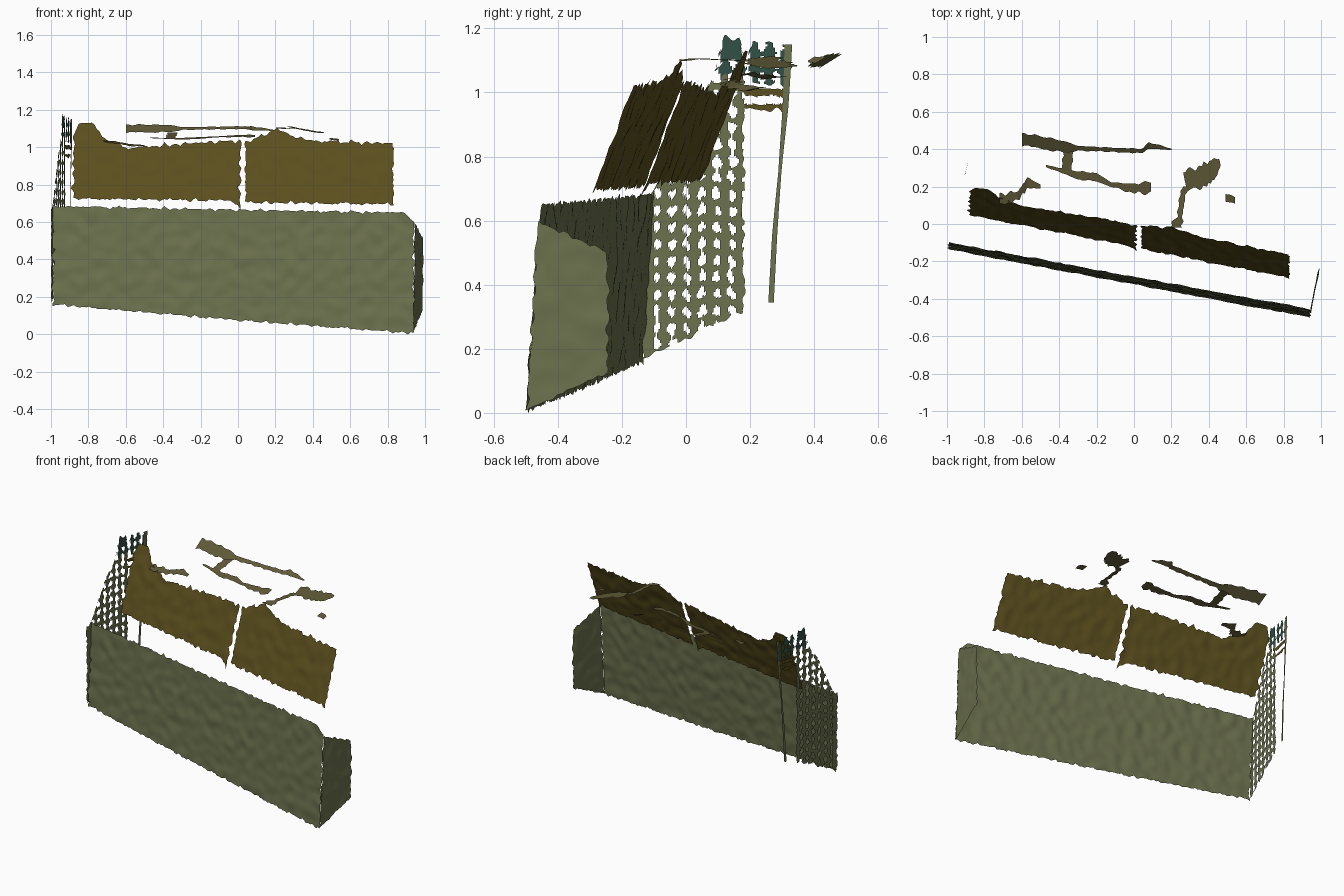
import bpy, bmesh
from math import cos, pi
from mathutils import Vector, noise

if "Cube" in bpy.data.objects:
    bpy.data.objects.remove(bpy.data.objects["Cube"])


def material(name, rgb):
    m = bpy.data.materials.new(name)
    m.diffuse_color = (*rgb, 1)
    m.use_nodes = True
    m.node_tree.nodes["Principled BSDF"].inputs["Base Color"].default_value = m.diffuse_color
    return m


GREEN = material("olive", (0.15, 0.165, 0.075))
BROWN = material("brown", (0.105, 0.078, 0.013))
TAN = material("tan", (0.12, 0.105, 0.04))
TEAL = material("teal", (0.03, 0.08, 0.06))


def n(a, b, scale, seed=0.0):
    return noise.noise(Vector((a * scale, b * scale, seed)))


def profile(pts):
    """Piecewise linear function through (position, value) points."""
    def f(u):
        for (a, p), (b, q) in zip(pts, pts[1:]):
            if u <= b:
                return p + (q - p) * max(0, (u - a) / (b - a))
        return pts[-1][1]
    return f


def finish(name, bm, mat):
    loose = [v for v in bm.verts if not v.link_faces]
    bmesh.ops.delete(bm, geom=loose, context='VERTS')
    me = bpy.data.meshes.new(name)
    bm.to_mesh(me)
    bm.free()
    for p in me.polygons:
        p.use_smooth = True
    me.materials.append(mat)
    ob = bpy.data.objects.new(name, me)
    bpy.context.collection.objects.link(ob)


def patch(name, surf, u0, u1, lo, hi, nu, nv, mat, rough=0.01, bump=Vector(), keep=None):
    """Sheet between two edge profiles, with ragged edges and a bumpy skin."""
    bm = bmesh.new()
    grid = []
    for i in range(nu + 1):
        row = []
        u = u0 + (u1 - u0) * i / nu
        a = lo(u) + rough * n(u, 1, 37, 2)
        b = hi(u) + rough * n(u, 5, 37, 8)
        for j in range(nv + 1):
            z = a + (b - a) * j / nv
            uu = u + (rough * n(z, 3, 30, u0) if i in (0, nu) else 0)
            co = surf(uu, z) + bump * n(u, z, 16)
            row.append((bm.verts.new(co), u, z))
        grid.append(row)
    for i in range(nu):
        for j in range(nv):
            if keep is None or keep(grid[i][j][1], grid[i][j][2]):
                bm.faces.new([grid[i][j][0], grid[i + 1][j][0],
                              grid[i + 1][j + 1][0], grid[i][j + 1][0]])
    finish(name, bm, mat)


def ribbon(name, pts, tilt, mat, steps=14):
    """Ragged strip along (x, y, z, half width) points; tilt is the width direction."""
    bm = bmesh.new()
    prev = None
    for p, q in zip(pts, pts[1:]):
        for k in range(steps + 1):
            t = k / steps
            c = Vector(p[:3]).lerp(Vector(q[:3]), t)
            w = p[3] + (q[3] - p[3]) * t
            side = Vector(tilt)
            w1 = w * (1 + 0.6 * n(c.x + c.y, 1, 30))
            w2 = w * (1 + 0.6 * n(c.x + c.y, 7, 30))
            pair = [bm.verts.new(c - side * w1), bm.verts.new(c + side * w2)]
            if prev:
                bm.faces.new([prev[0], pair[0], pair[1], prev[1]])
            prev = pair
    bmesh.ops.remove_doubles(bm, verts=bm.verts, dist=0.0005)
    finish(name, bm, mat)


# Long front wall, leaning slightly back
patch("front_wall", lambda x, z: Vector((x, -0.328 - 0.183 * x + 0.07 * z, z)),
      -0.99, 0.94,
      profile([(-1, 0.16), (0, 0.075), (0.94, 0.005)]),
      profile([(-1, 0.685), (0, 0.665), (0.89, 0.65), (0.94, 0.6)]),
      120, 34, GREEN, 0.02, Vector((0, 0.008, 0)))

# Right end wall
patch("right_wall",
      lambda y, z: Vector((0.94 + 0.19 * (y + 0.49) + 0.015 * (z - 0.2), y + 0.06 * (z - 0.1)
                           * max(0, (-0.24 - y) / 0.26), z)),
      -0.492, -0.245,
      profile([(-0.5, 0.005), (-0.24, 0.13)]),
      profile([(-0.5, 0.6), (-0.47, 0.59), (-0.24, 0.5)]),
      16, 34, GREEN, 0.014, Vector((0.005, 0, 0)))


# Left end wall: full of scan holes in rough columns
def left_surface(y, z):
    return Vector((-0.995 + 0.235 * (y + 0.12), y, z))


def left_keep(y, z):
    if y < -0.105:
        return True
    yy = y + 0.006 * n(y, z, 20)
    lattice = cos(2 * pi * yy / 0.047) + 0.75 * cos(2 * pi * (z + 0.02 * n(y, 2, 50)) / 0.052)
    limit = 0.62 if z < 0.72 else 0.3
    return lattice + 0.9 * n(y, z, 28, 4) < limit


left_top = profile([(-0.14, 0.67), (-0.1, 0.69), (0.0, 0.92), (0.08, 1.04), (0.18, 1.06)])
patch("left_wall", left_surface, -0.135, 0.18,
      profile([(-0.14, 0.165), (0.18, 0.32)]), left_top,
      64, 110, GREEN, 0.02, keep=left_keep)

# Dark upper fringe of the left wall
patch("left_wall_fringe", left_surface, 0.09, 0.325,
      profile([(0.09, 1.04), (0.33, 1.02)]),
      profile([(0.09, 1.1), (0.12, 1.17), (0.17, 1.17), (0.18, 1.09), (0.21, 1.16), (0.33, 1.15)]),
      40, 18, TEAL, 0.02,
      keep=lambda y, z: left_keep(y, z) or 0.11 < y < 0.17 and z > 1.1)
patch("left_wall_link", left_surface, 0.18, 0.31,
      profile([(0.18, 0.95), (0.31, 0.94)]), profile([(0.18, 1.04), (0.31, 1.03)]),
      24, 16, BROWN, 0.02, keep=lambda y, z: cos(2 * pi * z / 0.05) + n(y, z, 25) > 0.2)

# Narrow upright at the back of the left wall
ribbon("left_back_post", [(-0.905, 0.265, 0.345, 0.009), (-0.9, 0.277, 0.55, 0.008),
                          (-0.897, 0.293, 0.75, 0.005), (-0.892, 0.308, 0.95, 0.009),
                          (-0.89, 0.318, 1.15, 0.012)], (0.23, 0.97, 0), GREEN)


# Two leaning inner panels with uneven tops
def inner_surface(x, z):
    return Vector((x, -0.125 - 0.19 * x + 0.38 * (z - 0.71), z))


inner_low = profile([(-0.88, 0.725), (-0.05, 0.715), (0.0, 0.69), (0.02, 0.67),
                     (0.04, 0.705), (0.83, 0.695)])
inner_high = profile([(-0.88, 1.06), (-0.85, 1.13), (-0.78, 1.13), (-0.72, 1.05), (-0.6, 0.995),
                      (-0.2, 1.025), (0.01, 1.035), (0.05, 1.03), (0.15, 1.07), (0.21, 1.1),
                      (0.3, 1.055), (0.4, 1.035), (0.83, 1.02)])
for name, x0, x1, cols in (("left_inner_panel", -0.88, 0.012, 64),
                           ("right_inner_panel", 0.04, 0.83, 56)):
    patch(name, inner_surface, x0, x1, inner_low, inner_high, cols, 22, BROWN,
          0.025, Vector((0, 0.008, 0)))

# Scraps of the top surface behind the panels
SLOPE = (0, 0.8, 0.5)
ribbon("rear_top_strip", [(-0.6, 0.455, 1.1, 0.042), (-0.36, 0.41, 1.1, 0.038),
                          (-0.3, 0.405, 1.1, 0.015), (0.04, 0.39, 1.105, 0.014),
                          (0.08, 0.42, 1.1, 0.022), (0.2, 0.4, 1.09, 0.004)], SLOPE, TAN)
ribbon("top_link", [(-0.35, 0.41, 1.08, 0.028), (-0.36, 0.28, 1.05, 0.024)], (1, 0, 0), TAN)
ribbon("middle_top_strip", [(-0.47, 0.31, 1.05, 0.006), (-0.3, 0.26, 1.045, 0.022),
                            (-0.2, 0.25, 1.05, 0.024), (-0.12, 0.21, 1.055, 0.012),
                            (0.0, 0.19, 1.06, 0.026), (0.09, 0.195, 1.06, 0.035)],
       (0, 0.95, 0.2), TAN)
ribbon("left_top_scrap", [(-0.72, 0.13, 1.035, 0.03), (-0.62, 0.15, 1.02, 0.025),
                          (-0.57, 0.22, 1.01, 0.03), (-0.5, 0.2, 1.01, 0.012)],
       (0, 0.95, 0.2), TAN)
ribbon("right_top_neck", [(0.22, -0.02, 1.1, 0.04), (0.245, 0.04, 1.105, 0.014),
                          (0.26, 0.16, 1.1, 0.014), (0.29, 0.2, 1.1, 0.03)],
       (1, 0, -0.1), TAN)
ribbon("right_top_scrap", [(0.27, 0.24, 1.11, 0.045), (0.37, 0.25, 1.09, 0.06),
                           (0.43, 0.3, 1.08, 0.05), (0.46, 0.33, 1.08, 0.015)],
       (-0.2, 0.97, 0.1), TAN)
ribbon("small_top_scrap", [(0.49, 0.14, 1.045, 0.022), (0.54, 0.125, 1.04, 0.018)],
       (0, 0.95, 0.2), TAN)
